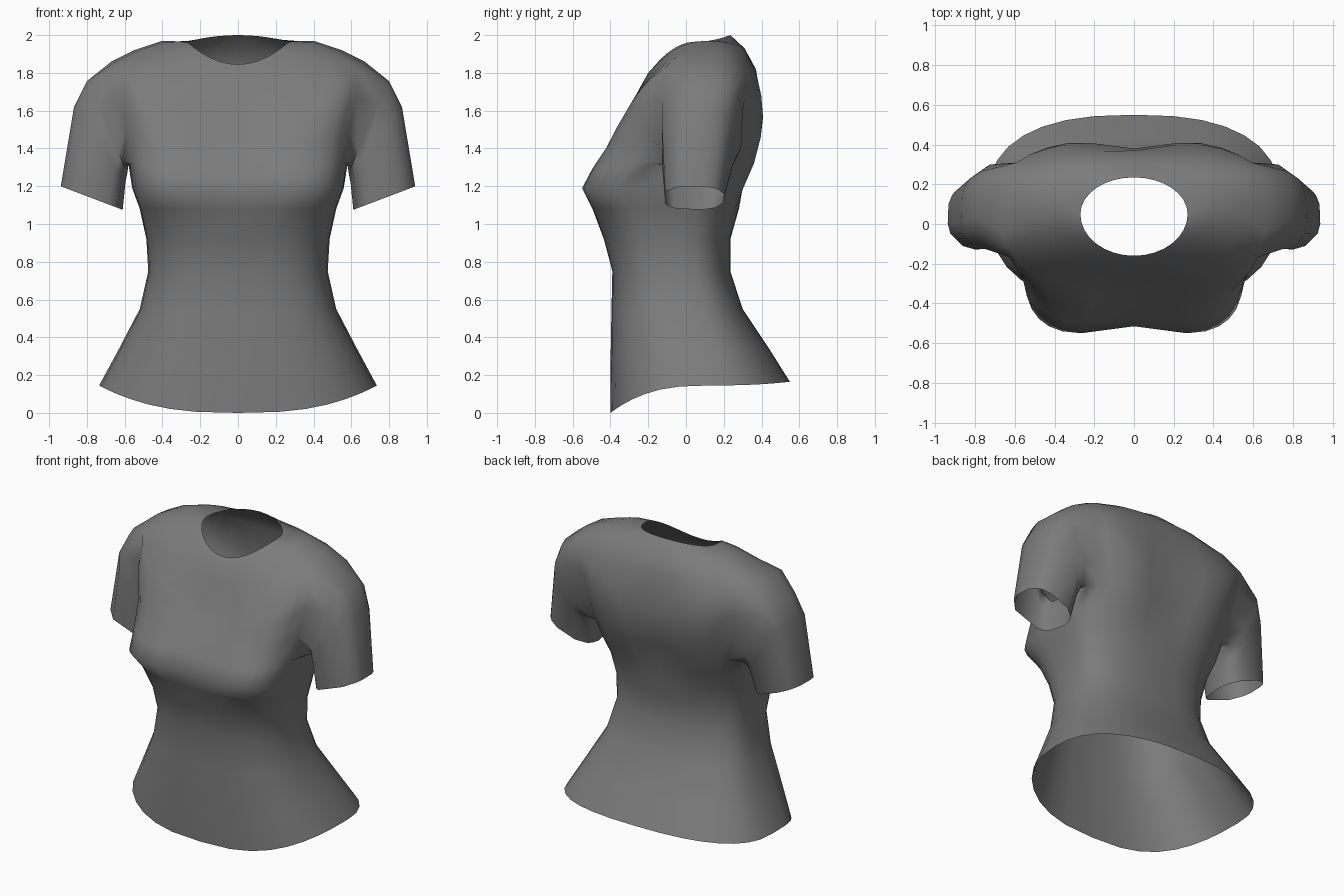
import bpy, bmesh, math
from mathutils import Vector

cube = bpy.data.objects.get("Cube")
if cube:
    bpy.data.objects.remove(cube, do_unlink=True)

SEGMENTS = 32
HALF = SEGMENTS // 2

cloth = bpy.data.materials.new("dark grey cloth")
cloth.use_nodes = True
grey = (0.2, 0.2, 0.2, 1.0)
cloth.diffuse_color = grey
cloth.node_tree.nodes["Principled BSDF"].inputs["Base Color"].default_value = grey

# Body rings: half width, front y, back y, side y, front z, side z, back z,
# squareness of the front half, squareness of the back half
body_rings = [
    (.735, -.40, .55, .12, 0, .145, .165, 2.7, 2.5),     # hem
    (.635, -.40, .44, .08, .25, .33, .34, 2.8, 2.5),
    (.52, -.395, .30, .02, .52, .55, .55, 2.9, 2.6),
    (.475, -.39, .235, -.02, .75, .75, .75, 2.9, 2.6),   # waist
    (.485, -.435, .235, -.03, .92, .92, .92, 3.1, 2.6),
    (.52, -.495, .28, -.02, 1.08, 1.08, 1.08, 3.6, 2.5),
    (.56, -.56, .325, 0, 1.19, 1.19, 1.18, 4.4, 2.5),    # bust
    (.58, -.51, .385, .04, 1.29, 1.32, 1.32, 3.8, 2.5),  # armpit
    (.62, -.44, .415, .07, 1.4, 1.5, 1.45, 3.1, 2.7),
    (.66, -.39, .425, .08, 1.48, 1.7, 1.56, 3, 2.9),
    (.67, -.33, .415, .10, 1.57, 1.86, 1.65, 2.9, 2.9),  # shoulder
    (.55, -.245, .37, .12, 1.72, 1.92, 1.82, 2.4, 2.6),
    (.40, -.20, .31, .11, 1.8, 1.97, 1.93, 2.1, 2.2),
    (.27, -.16, .235, .05, 1.845, 1.965, 2.0, 2, 2),     # neck
]
ARMPIT, SHOULDER = 7, 10
FRONT_COLS, BACK_COLS = 2, 3

# Sleeve rings: outer (x, z), inner (x, z), centre y, half depth
sleeve_rings = [
    ((.80, 1.76), (.585, 1.27), .08, .225),
    ((.87, 1.62), (.595, 1.22), .06, .205),
    ((.94, 1.20), (.61, 1.075), .04, .165),
]


def signed_power(value, power):
    return math.copysign(abs(value) ** power, value)


def body_point(ring, index):
    width, front, back, side, z_front, z_side, z_back, sq_front, sq_back = ring
    angle = math.tau * index / SEGMENTS
    c, s = math.cos(angle), math.sin(angle)
    if s > 0:
        reach, z_end, square = back - side, z_back, sq_back
    else:
        reach, z_end, square = side - front, z_front, sq_front
    x = width * signed_power(c, 2 / square)
    y = side + reach * signed_power(s, 2 / square)
    # Shallow valley along the chest and the upper spine
    if ring in body_rings[ARMPIT - 1:SHOULDER + 1]:
        y -= 0.045 * s * max(0, 1 - abs(x) / 0.3)
    return Vector((x, y, z_side + (z_end - z_side) * s * s))


def in_armhole(row, col):
    if not ARMPIT <= row < SHOULDER:
        return False
    left = (col + FRONT_COLS) % SEGMENTS < FRONT_COLS + BACK_COLS
    right = HALF - BACK_COLS <= col < HALF + FRONT_COLS
    return left or right


def armhole_loop(grid, side):
    """Body vertices round one armhole, in order."""
    def vert(row, step):
        col = step if side > 0 else HALF - step
        return grid[row][col % SEGMENTS]
    loop = [vert(ARMPIT, k) for k in range(-FRONT_COLS, BACK_COLS)]
    loop += [vert(r, BACK_COLS) for r in range(ARMPIT, SHOULDER)]
    loop += [vert(SHOULDER, k) for k in range(BACK_COLS, -FRONT_COLS, -1)]
    loop += [vert(r, -FRONT_COLS) for r in range(SHOULDER, ARMPIT, -1)]
    return loop


def add_sleeve(bm, loop, side):
    ys = [v.co.y for v in loop]
    zs = [v.co.z for v in loop]
    mid_y, mid_z = (min(ys) + max(ys)) / 2, (min(zs) + max(zs)) / 2
    half_y, half_z = max(ys) - mid_y, max(zs) - mid_z
    angles = [math.atan2((v.co.z - mid_z) / half_z, (v.co.y - mid_y) / half_y)
              for v in loop]
    previous = loop
    for outer, inner, centre_y, depth in sleeve_rings:
        out = Vector((outer[0], 0, outer[1]))
        inn = Vector((inner[0], 0, inner[1]))
        current = []
        for a in angles:
            across = signed_power(math.sin(a), 0.8)
            along = signed_power(math.cos(a), 0.8)
            p = (out + inn) / 2 + (out - inn) / 2 * across
            current.append(bm.verts.new((side * p.x, centre_y + depth * along, p.z)))
        for i in range(len(loop)):
            j = (i + 1) % len(loop)
            bm.faces.new((previous[i], previous[j], current[j], current[i]))
        previous = current


# Body shell with open hem, neck and armholes
bm = bmesh.new()
grid = [[bm.verts.new(body_point(ring, i)) for i in range(SEGMENTS)]
        for ring in body_rings]
for row in range(len(grid) - 1):
    for col in range(SEGMENTS):
        if not in_armhole(row, col):
            nxt = (col + 1) % SEGMENTS
            bm.faces.new((grid[row][col], grid[row][nxt],
                          grid[row + 1][nxt], grid[row + 1][col]))

# Sleeves grow out of the armholes
for side in (1, -1):
    add_sleeve(bm, armhole_loop(grid, side), side)

# Drop the vertices left loose inside the armholes
loose = [v for v in bm.verts if not v.link_faces]
bmesh.ops.delete(bm, geom=loose, context='VERTS')

bmesh.ops.recalc_face_normals(bm, faces=bm.faces)
mesh = bpy.data.meshes.new("shirt")
bm.to_mesh(mesh)
bm.free()
mesh.materials.append(cloth)
shirt = bpy.data.objects.new("shirt", mesh)
bpy.context.collection.objects.link(shirt)

# Soft cloth shading
bpy.ops.object.select_all(action='DESELECT')
shirt.select_set(True)
bpy.context.view_layer.objects.active = shirt
bpy.ops.object.shade_smooth_by_angle(angle=math.radians(80))
